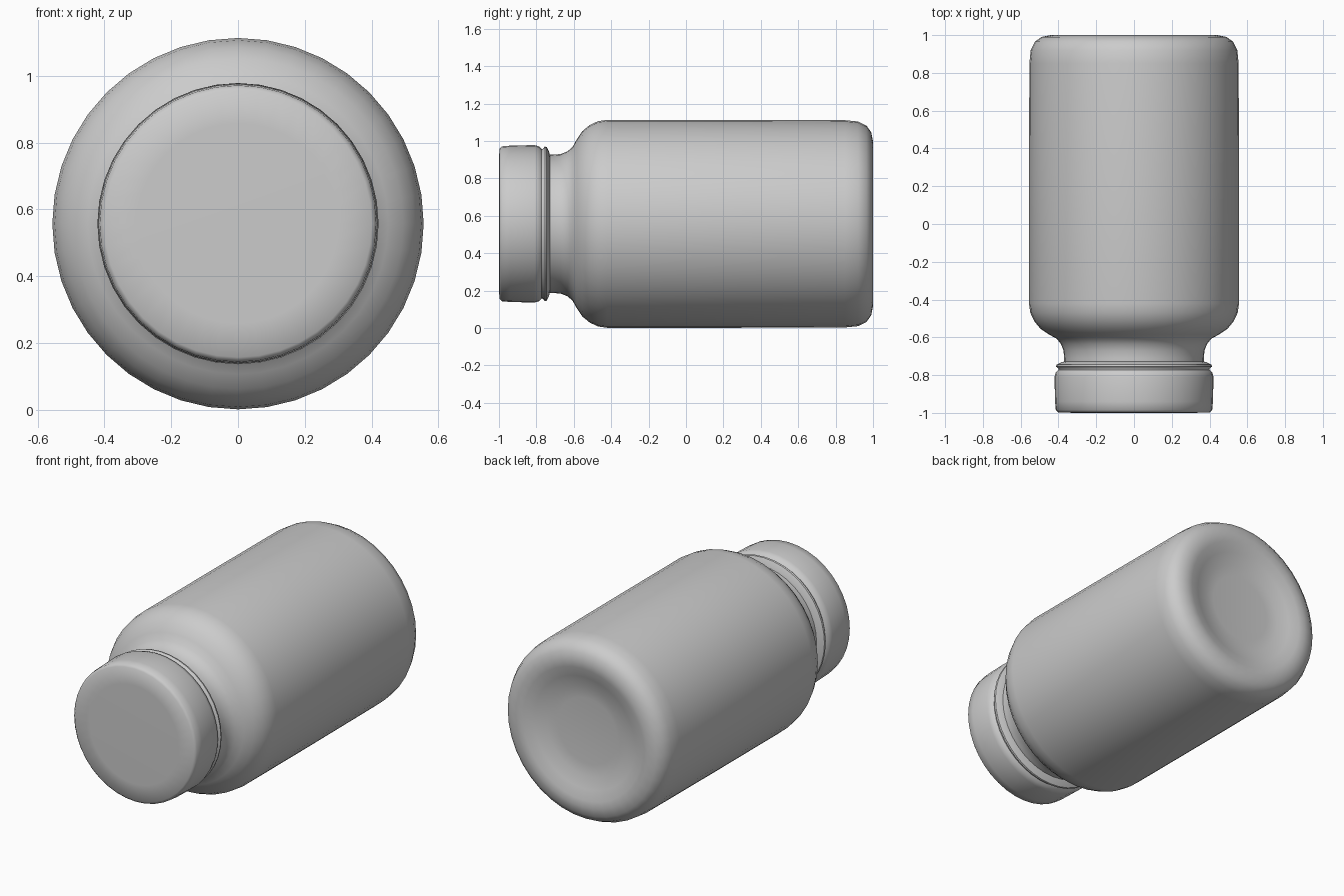
import bpy, bmesh, math

if "Cube" in bpy.data.objects:
    bpy.data.objects.remove(bpy.data.objects["Cube"])

CENTRE_Z = 0.557
SEGMENTS = 40


def lathe(name, profile, angle):
    """Spin (radius, y) points round the lengthwise axis; radius 0 makes a pole."""
    bm = bmesh.new()
    rings = []
    for r, y in profile:
        count = SEGMENTS if r > 0 else 1
        rings.append([bm.verts.new((r * math.cos(2 * math.pi * i / SEGMENTS), y,
                                    r * math.sin(2 * math.pi * i / SEGMENTS)))
                      for i in range(count)])
    for a, b in zip(rings, rings[1:]):
        for i in range(SEGMENTS):
            j = (i + 1) % SEGMENTS
            corners = [a[i % len(a)], a[j % len(a)], b[j % len(b)], b[i % len(b)]]
            bm.faces.new(list(dict.fromkeys(corners)))
    bmesh.ops.recalc_face_normals(bm, faces=bm.faces)
    mesh = bpy.data.meshes.new(name)
    bm.to_mesh(mesh)
    bm.free()
    obj = bpy.data.objects.new(name, mesh)
    obj.location.z = CENTRE_Z
    bpy.context.collection.objects.link(obj)
    bpy.ops.object.select_all(action='DESELECT')
    obj.select_set(True)
    bpy.context.view_layer.objects.active = obj
    bpy.ops.object.shade_smooth_by_angle(angle=math.radians(angle))
    return obj


# Bottle: recessed base, straight wall, rounded shoulder and neck
lathe("bottle_body", [
    (0, 0.945), (0.20, 0.945), (0.27, 0.952), (0.34, 0.975), (0.40, 0.995),
    (0.44, 1.0), (0.49, 0.99), (0.525, 0.965), (0.547, 0.92), (0.554, 0.85),
    (0.556, 0.20), (0.556, -0.42), (0.549, -0.47), (0.528, -0.515),
    (0.495, -0.555), (0.45, -0.585), (0.41, -0.607), (0.387, -0.635),
    (0.373, -0.67), (0.37, -0.71), (0.37, -0.74)], 60)

# Cap: flat front, plain skirt, groove and retaining ring
lathe("cap", [
    (0, -1.0), (0.30, -1.0), (0.40, -0.998), (0.414, -0.985), (0.418, -0.94),
    (0.421, -0.81), (0.414, -0.785), (0.400, -0.772), (0.401, -0.765),
    (0.413, -0.755), (0.411, -0.745), (0.385, -0.732), (0.369, -0.728)], 50)
